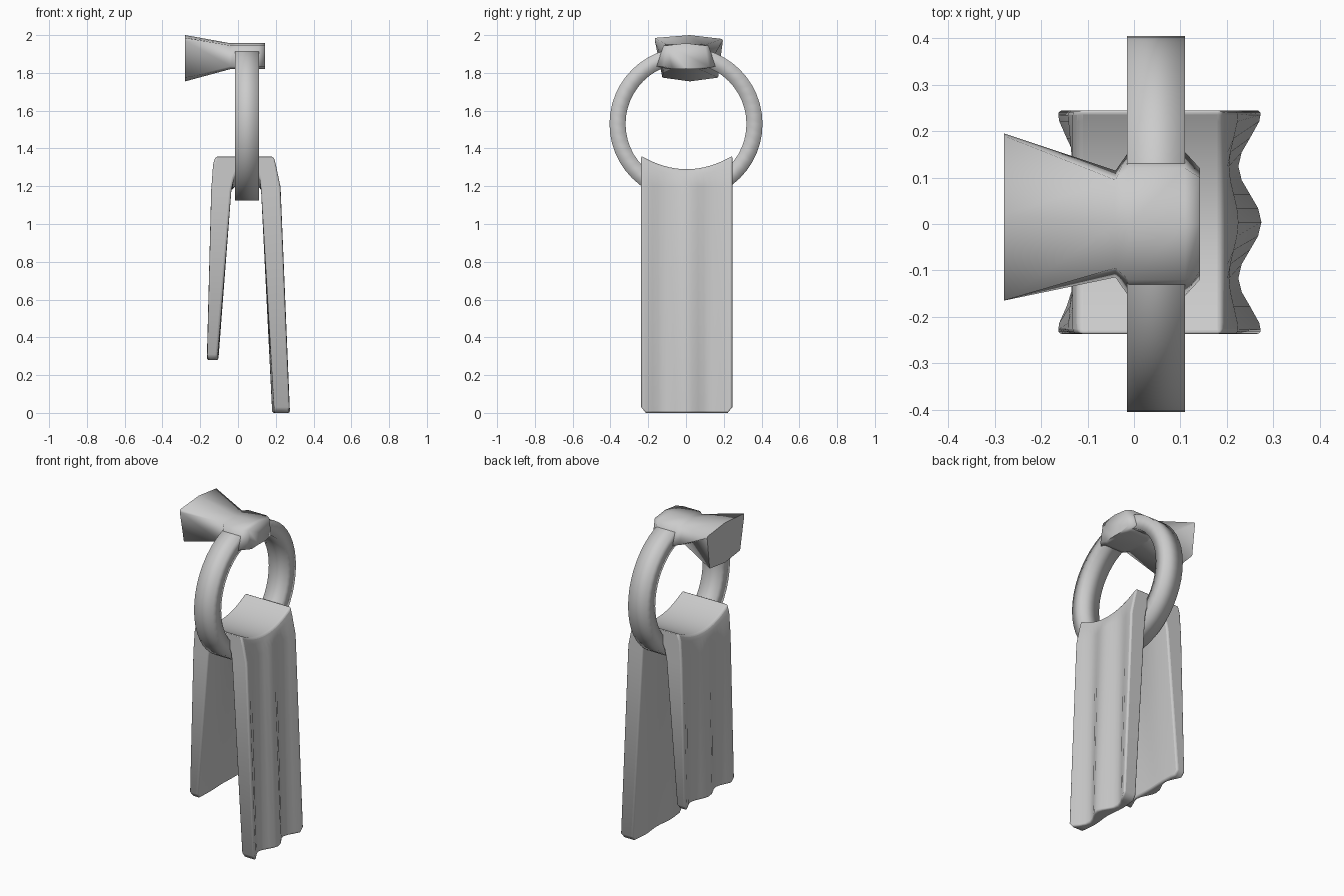
import bpy, bmesh, math

if "Cube" in bpy.data.objects:
    bpy.data.objects.remove(bpy.data.objects["Cube"])


def make_object(name, sections, caps, angle, closed=False):
    """Loft closed sections (lists of xyz); caps are index faces for both ends."""
    bm = bmesh.new()
    rows = [[bm.verts.new(p) for p in s] for s in sections]
    n = len(rows[0])
    for a, b in zip(rows, rows[1:] + (rows[:1] if closed else [])):
        for i in range(n):
            j = (i + 1) % n
            bm.faces.new((a[i], a[j], b[j], b[i]))
    for row in (rows[0], rows[-1]):
        for cap in caps:
            bm.faces.new([row[i] for i in cap])
    bmesh.ops.recalc_face_normals(bm, faces=bm.faces)
    me = bpy.data.meshes.new(name)
    bm.to_mesh(me)
    bm.free()
    ob = bpy.data.objects.new(name, me)
    bpy.context.collection.objects.link(ob)
    bpy.ops.object.select_all(action='DESELECT')
    ob.select_set(True)
    bpy.context.view_layer.objects.active = ob
    bpy.ops.object.shade_smooth_by_angle(angle=math.radians(angle))
    return ob


# Ring: four-sided band section swept round, shaded smooth
def ring_section(a):
    return [(x, r * math.cos(a), 1.53 + r * math.sin(a))
            for x, r in [(-0.015, 0.32), (-0.015, 0.405),
                         (0.11, 0.405), (0.11, 0.32)]]


make_object("ring", [ring_section(2 * math.pi * k / 48) for k in range(48)],
            [], 179, closed=True)


# Wall mount: flared back, narrow neck, hub gripping the ring
def hub(x, top, bottom):
    return [(x, 0, 1.957), (x, top, 1.945), (x, bottom, 1.835),
            (x, 0.6 * bottom, 1.82), (x, 0, 1.822),
            (x, -0.6 * bottom, 1.82), (x, -bottom, 1.835), (x, -top, 1.945)]


flare = [(-0.28, y, z) for y, z in
         [(0.02, 2.0), (0.19, 1.98), (0.195, 1.97), (0.17, 1.775),
          (0.02, 1.755), (-0.125, 1.775), (-0.165, 1.97), (-0.165, 1.985)]]
make_object("wall_mount",
            [flare, hub(-0.04, 0.095, 0.115), hub(-0.012, 0.12, 0.155),
             hub(0.11, 0.12, 0.155), hub(0.142, 0.1, 0.12)],
            [range(8)], 89)

# Towel profile: x, z, fold depth, share of the dip over the ring
outer = [(-0.145, 0.28, -0.02, 0), (-0.138, 1.18, -0.004, 0),
         (-0.132, 1.32, 0, 0.8), (-0.12, 1.36, 0, 1), (0.035, 1.36, 0, 1),
         (0.19, 1.36, 0, 1), (0.202, 1.31, 0, 0.7), (0.215, 1.2, 0.01, 0),
         (0.25, 0.0, 0.025, 0)]
inner = [(-0.106, 0.28, -0.002, 0), (-0.035, 1.18, 0, 0),
         (-0.022, 1.24, 0, 0.7), (0.0, 1.285, 0, 1), (0.0475, 1.295, 0, 1),
         (0.095, 1.285, 0, 1), (0.115, 1.24, 0, 0.7), (0.122, 1.18, 0, 0),
         (0.186, 0.0, 0.005, 0)]


def towel_section(t):
    fold, dip = math.cos(2 * math.pi * t), 0.07 * (1 - t * t)
    lift = 0.03 if abs(t) > 0.95 else 0          # rounded lower corners
    return [(x + fold * a, 0.004 + 0.241 * t,
             z - dip * d + (lift if z < 0.5 else 0))
            for x, z, a, d in outer + inner[::-1]]


n = len(outer)
caps = [(i, i + 1, 2 * n - 2 - i, 2 * n - 1 - i) for i in range(n - 1)]
half = [0.125, 0.25, 0.375, 0.5, 0.625, 0.75, 0.9, 1]
steps = [-t for t in reversed(half)] + [0] + half
towel = make_object("towel", [towel_section(t) for t in steps], caps, 60)

# Soft towel edges
bev = towel.modifiers.new("soft_edges", 'BEVEL')
bev.width = 0.014
bev.segments = 3
bev.limit_method = 'ANGLE'
bev.angle_limit = math.radians(60)
